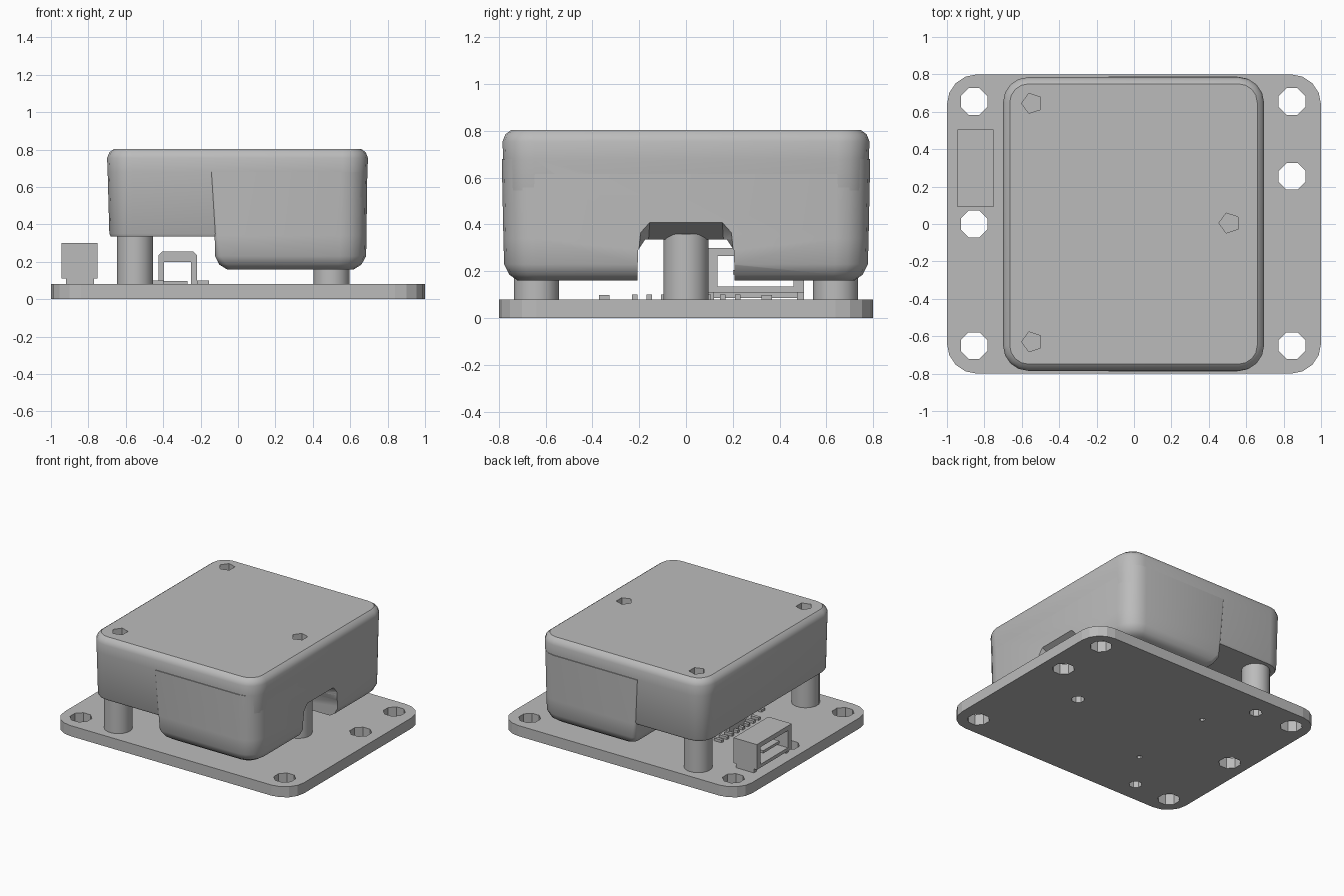
import bpy
import bmesh
from math import cos, sin, pi, radians

if "Cube" in bpy.data.objects:
    bpy.data.objects.remove(bpy.data.objects["Cube"])

grey = bpy.data.materials.new("plain_grey")
grey.use_nodes = True
COLOUR = (0.5, 0.5, 0.5, 1)
grey.diffuse_color = COLOUR
grey.node_tree.nodes["Principled BSDF"].inputs["Base Color"].default_value = COLOUR


def finish(name, bm):
    bmesh.ops.recalc_face_normals(bm, faces=bm.faces)
    mesh = bpy.data.meshes.new(name)
    bm.to_mesh(mesh)
    bm.free()
    mesh.materials.append(grey)
    obj = bpy.data.objects.new(name, mesh)
    bpy.context.collection.objects.link(obj)
    return obj


def rounded(x0, x1, y0, y1, r_left, r_right, seg=4):
    """Outline of a rectangle with rounded corners, counterclockwise."""
    corners = [(x1 - r_right, y1 - r_right, r_right, 0),
               (x0 + r_left, y1 - r_left, r_left, 1),
               (x0 + r_left, y0 + r_left, r_left, 2),
               (x1 - r_right, y0 + r_right, r_right, 3)]
    return [(cx + r * cos((q + i / seg) * pi / 2), cy + r * sin((q + i / seg) * pi / 2))
            for cx, cy, r, q in corners for i in range(seg + 1)]


def loft(name, layers):
    """Join stacked outlines, given as (height, outline), into a closed solid."""
    bm = bmesh.new()
    rings = [[bm.verts.new((x, y, z)) for x, y in ring] for z, ring in layers]
    for low, high in zip(rings, rings[1:]):
        n = len(low)
        for i in range(n):
            bm.faces.new((low[i], low[(i + 1) % n], high[(i + 1) % n], high[i]))
    bm.faces.new(rings[0][::-1])
    bm.faces.new(rings[-1])
    return finish(name, bm)


def cylinder(name, x, y, z0, z1, r, sides):
    ring = [(x + r * cos(2 * pi * (i + 0.5) / sides), y + r * sin(2 * pi * (i + 0.5) / sides))
            for i in range(sides)]
    return loft(name, [(z0, ring), (z1, ring)])


def box(name, x0, x1, y0, y1, z0, z1):
    ring = [(x0, y0), (x1, y0), (x1, y1), (x0, y1)]
    return loft(name, [(z0, ring), (z1, ring)])


def hull(name, points):
    bm = bmesh.new()
    for p in points:
        bm.verts.new(p)
    bmesh.ops.convex_hull(bm, input=bm.verts)
    return finish(name, bm)


def cut(obj, cutters):
    for c in cutters:
        c.hide_render = True
        mod = obj.modifiers.new("cut", "BOOLEAN")
        mod.operation = "DIFFERENCE"
        mod.solver = "EXACT"
        mod.object = c
    bpy.context.view_layer.update()
    result = obj.evaluated_get(bpy.context.evaluated_depsgraph_get())
    mesh = bpy.data.meshes.new_from_object(result)
    obj.modifiers.clear()
    obj.data = mesh


def remove(cutters):
    for c in cutters:
        bpy.data.objects.remove(c)


def smooth(obj, angle=35):
    bpy.ops.object.select_all(action="DESELECT")
    obj.select_set(True)
    bpy.context.view_layer.objects.active = obj
    bpy.ops.object.shade_smooth_by_angle(angle=radians(angle))


SCREWS = [(-0.55, 0.64), (-0.55, -0.64), (0.5, 0)]

# Base plate with mounting holes, screw recesses and peg holes
outline = rounded(-1, 1, -0.8, 0.8, 0.16, 0.16)
plate = loft("base_plate", [(0, outline), (0.08, outline)])
holes = [(-0.855, 0.655), (-0.855, 0), (-0.855, -0.65),
         (0.845, 0.655), (0.845, 0.255), (0.845, -0.65)]
cutters = [cylinder("hole_cutter", x, y, -0.1, 0.2, 0.077, 8) for x, y in holes]
cutters += [cylinder("screw_cutter", x, y, -0.1, 0.05, 0.045, 8) for x, y in SCREWS]
cutters += [cylinder("peg_cutter", -0.33, y, -0.1, 0.05, 0.02, 6) for y in (-0.335, 0.335)]
cut(plate, cutters)
remove(cutters)

# Three standoff posts
for x, y in SCREWS:
    smooth(cylinder("standoff_post", x, y, 0.075, 0.36, 0.098, 16))

# Upper housing, slightly tapered, with a softened top rim
upper = loft("upper_housing", [
    (z, rounded(-0.7 + d, 0.695 - d, -0.785 + d, 0.785 - d, 0.135 - d, 0.135 - d))
    for z, d in [(0.335, 0.02), (0.35, 0.012), (0.68, 0.003), (0.755, 0),
                 (0.785, 0.012), (0.803, 0.036)]])

# Lower housing block, whose flat sides stand just proud of the upper one
lower = loft("lower_housing", [
    (z, rounded(xl, xr, -y, y, rl, rr))
    for z, xl, xr, y, rl, rr in [
        (0.16, -0.06, 0.62, 0.72, 0.04, 0.09),
        (0.185, -0.1, 0.66, 0.755, 0.04, 0.12),
        (0.23, -0.122, 0.685, 0.778, 0.03, 0.14),
        (0.34, -0.125, 0.687, 0.781, 0.02, 0.14),
        (0.68, -0.143, 0.691, 0.788, 0.01, 0.14)]])

# Channel through the lower block, flared where it opens at the side
channel = hull("channel_cutter", [(x, s * y, z) for x in (-0.4, 1) for s in (-1, 1)
                                  for y, z in [(0.21, 0.1), (0.205, 0.29), (0.175, 0.335)]])
flare = hull("flare_cutter", [(x, s * y, z) for s in (-1, 1) for x, y, z in [
    (0.54, 0.19, 0.1), (0.54, 0.16, 0.336), (0.69, 0.22, 0.1), (0.69, 0.195, 0.365),
    (0.69, 0.155, 0.41), (0.8, 0.23, 0.1), (0.8, 0.195, 0.37), (0.8, 0.155, 0.415)]])
recesses = [cylinder("recess_cutter", x, y, 0.74, 0.9, 0.056, 5)
            for x, y in [(-0.545, 0.645), (-0.545, -0.63), (0.51, 0.005)]]
cut(lower, [channel, flare])
cut(upper, [flare] + recesses)
remove([channel, flare] + recesses)
smooth(upper)
smooth(lower)

# Side connector: an open frame on a narrower foot, with a tongue inside
shell = box("connector_shell", -0.945, -0.75, 0.09, 0.505, 0.11, 0.3)
window = box("window_cutter", -1.1, -0.6, 0.135, 0.46, 0.135, 0.265)
cut(shell, [window])
remove([window])
box("connector_tongue", -0.92, -0.76, 0.2, 0.395, 0.185, 0.205)
for y in (0.09, 0.475):
    box("connector_foot", -0.92, -0.77, y, y + 0.03, 0.075, 0.112)
box("connector_sill", -0.91, -0.78, 0.12, 0.475, 0.085, 0.112)

# Central header: a hollow arch with rows of pins beside it
for x in (-0.425, -0.25):
    box("header_wall", x, x + 0.03, -0.09, 0.09, 0.075, 0.235)
arch = [(-0.425, 0.2), (-0.425, 0.235), (-0.405, 0.255),
        (-0.24, 0.255), (-0.22, 0.235), (-0.22, 0.2)]
hull("header_roof", [(x, y, z) for x, z in arch for y in (-0.09, 0.09)])
for i in range(8):
    y = -0.22 + i * 0.063
    for x in (-0.46, -0.22):
        box("header_pin", x, x + 0.065, y - 0.012, y + 0.012, 0.075, 0.1)
for y in (-0.35, 0.345):
    box("header_tab", -0.4, -0.27, y - 0.022, y + 0.022, 0.075, 0.098)
